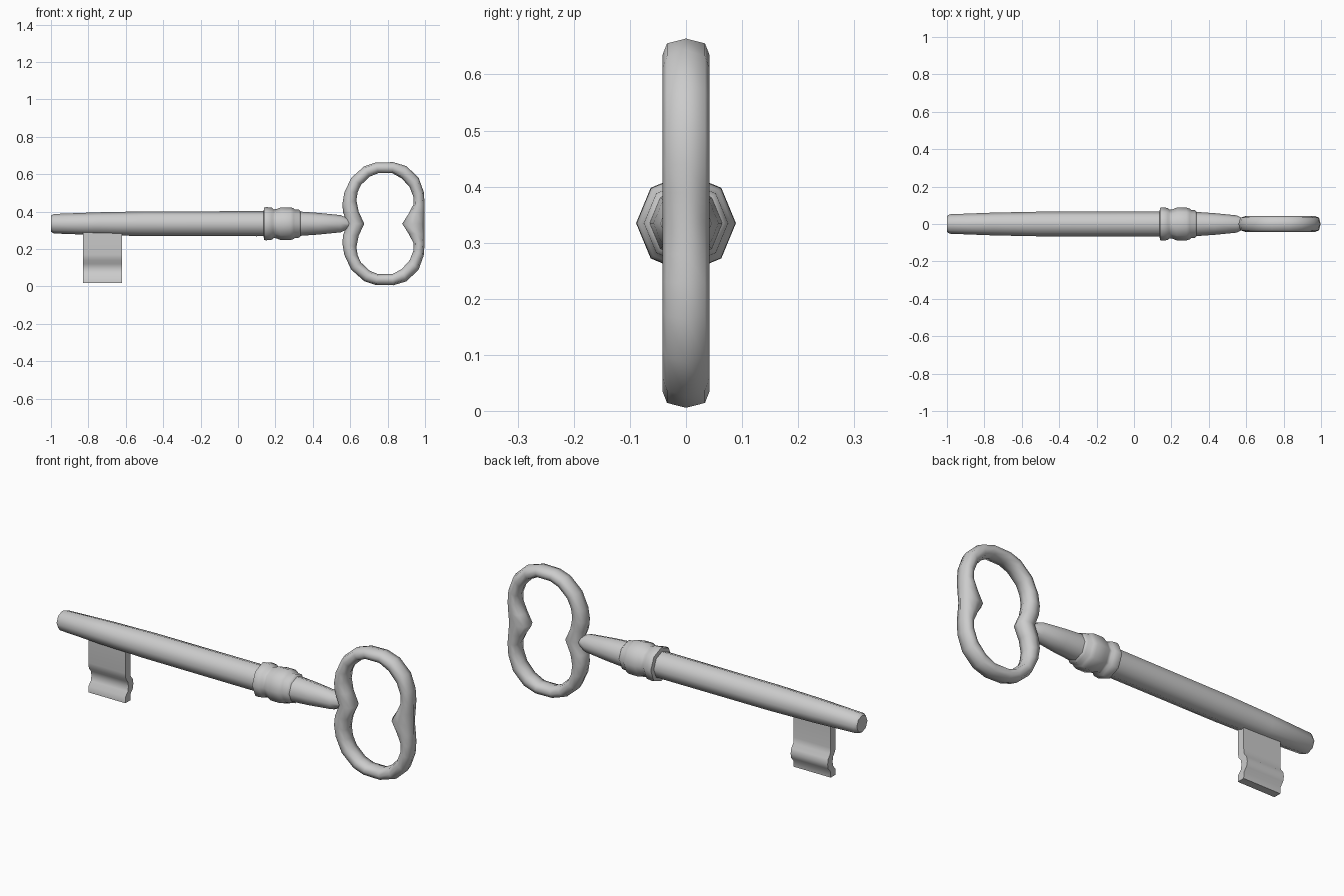
import bpy, bmesh, math

if "Cube" in bpy.data.objects:
    bpy.data.objects.remove(bpy.data.objects["Cube"])

AXIS_Z = 0.335


def finish(name, bm, angle):
    bmesh.ops.recalc_face_normals(bm, faces=bm.faces)
    mesh = bpy.data.meshes.new(name)
    bm.to_mesh(mesh)
    bm.free()
    ob = bpy.data.objects.new(name, mesh)
    bpy.context.collection.objects.link(ob)
    bpy.ops.object.select_all(action='DESELECT')
    ob.select_set(True)
    bpy.context.view_layer.objects.active = ob
    bpy.ops.object.shade_smooth_by_angle(angle=math.radians(angle))
    return ob


def skin(name, rings, closed=False, angle=50):
    """Bridge successive vertex rings; cap the ends unless closed."""
    bm = bmesh.new()
    vr = [[bm.verts.new(p) for p in ring] for ring in rings]
    n = len(vr[0])
    for i in range(len(vr) if closed else len(vr) - 1):
        a, b = vr[i], vr[(i + 1) % len(vr)]
        for k in range(n):
            m = (k + 1) % n
            bm.faces.new((a[k], a[m], b[m], b[k]))
    if not closed:
        bm.faces.new(vr[0])
        bm.faces.new(vr[-1])
    return finish(name, bm, angle)


def lathe(name, profile, sides=8):
    angs = [2 * math.pi * k / sides for k in range(sides)]
    return skin(name, [[(x, r * math.cos(a), AXIS_Z + r * math.sin(a)) for a in angs]
                       for x, r in profile])


# Shaft and turned collar, octagonal about the x axis
lathe("shaft", [(-1, .043), (-.985, .052), (-.75, .061), (-.5, .066), (.1, .067),
                (.33, .065), (.43, .058), (.55, .046), (.60, .022)])
lathe("collar", [(.135, .06), (.14, .086), (.15, .089), (.18, .086), (.19, .077),
                 (.205, .078), (.23, .088), (.28, .088), (.298, .082), (.305, .076),
                 (.325, .075), (.34, .06)])

# Bow: outer and inner outline pairs (x, z) for the upper half, left to right
upper = [((.585, .335), (.675, .335)), ((.562, .395), (.645, .40)),
         ((.558, .44), (.633, .46)), ((.568, .50), (.64, .505)),
         ((.605, .58), (.658, .543)), ((.675, .642), (.705, .587)),
         ((.735, .662), (.75, .605)), ((.83, .664), (.825, .605)),
         ((.90, .643), (.876, .577)), ((.965, .582), (.918, .53)),
         ((.993, .505), (.938, .478)), ((.998, .44), (.939, .44)),
         ((.998, .39), (.912, .388)), ((.998, .335), (.878, .335))]


def flip(p):
    return (p[0], 2 * AXIS_Z - p[1])


pairs = upper + [(flip(o), flip(i)) for o, i in upper[-2:0:-1]]
rings = []
for (ox, oz), (ix, iz) in pairs:
    ring = []
    for k in range(8):
        a = 2 * math.pi * k / 8
        t = .5 - .5 * math.cos(a)
        y = .042 * math.sin(a)
        # Slightly flattened sides, as on a forged ring
        if k % 2:
            y *= 1.14
        ring.append((ox + (ix - ox) * t, y, oz + (iz - oz) * t))
    rings.append(ring)
skin("bow", rings, closed=True, angle=60)

# Bit: plate with a wavy ward section, extruded along x
wave = [(.31, -.008), (.17, -.008), (.14, -.004), (.12, .012), (.095, .017),
        (.07, .012), (.05, -.006), (.018, -.008)]
half = .02
section = [(y - half, z) for z, y in wave] + [(y + half, z) for z, y in reversed(wave)]
skin("bit", [[(x, y, z) for y, z in section] for x in (-.83, -.62)], angle=45)
